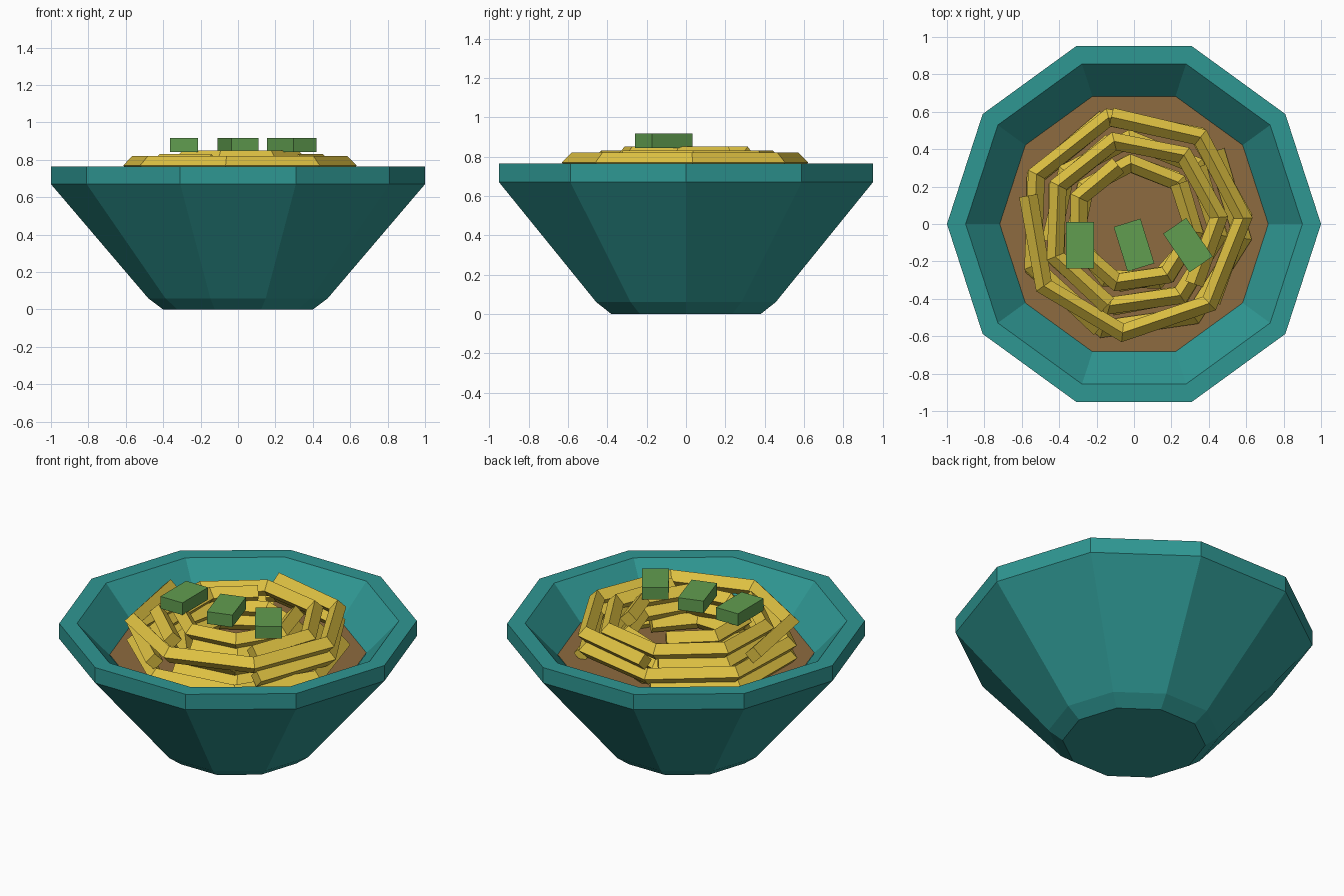
import bpy, bmesh, math
from mathutils import Matrix, Vector

if "Cube" in bpy.data.objects:
    bpy.data.objects.remove(bpy.data.objects["Cube"])


def material(name, rgb):
    m = bpy.data.materials.new(name)
    m.diffuse_color = (*rgb, 1)
    m.use_nodes = True
    m.node_tree.nodes["Principled BSDF"].inputs["Base Color"].default_value = m.diffuse_color
    return m


TEAL = material("teal_glaze", (0.028, 0.31, 0.29))
BROTH = material("brown_broth", (0.27, 0.145, 0.05))
YELLOW = material("yellow_noodle", (0.74, 0.54, 0.055))
GREEN = material("green_onion", (0.12, 0.34, 0.08))


def finish(bm, name, mat):
    bmesh.ops.recalc_face_normals(bm, faces=bm.faces)
    me = bpy.data.meshes.new(name)
    bm.to_mesh(me)
    bm.free()
    me.materials.append(mat)
    ob = bpy.data.objects.new(name, me)
    bpy.context.collection.objects.link(ob)
    return ob


def skin(bm, rings):
    """Bridge successive rings of points and cap both ends."""
    vs = [[bm.verts.new(p) for p in ring] for ring in rings]
    n = len(vs[0])
    for a, b in zip(vs, vs[1:]):
        for i in range(n):
            j = (i + 1) % n
            bm.faces.new((a[i], a[j], b[j], b[i]))
    bm.faces.new(vs[0])
    bm.faces.new(vs[-1])


def lathe(name, profile, mat, sides=10):
    bm = bmesh.new()
    step = math.tau / sides
    skin(bm, [[(r * math.cos(i * step), r * math.sin(i * step), z)
               for i in range(sides)] for r, z in profile])
    return finish(bm, name, mat)


# Ten-sided bowl with a small foot and a thick rim
lathe("bowl", [(0.40, 0), (0.48, 0.06), (1.0, 0.67), (1.0, 0.765),
               (0.90, 0.765), (0.72, 0.57), (0.42, 0.12)], TEAL)
# Broth surface
lathe("broth", [(0.68, 0.53), (0.718, 0.57)], BROTH)


# Noodles: open arcs of six straight pieces with a diamond section
def noodle(name, radius, z, start, half=0.05, pieces=6, step=49.5):
    bm = bmesh.new()
    rings = []
    for i in range(pieces + 1):
        a = math.radians(start + i * step)
        turn = {0: step / 2, pieces: -step / 2}.get(i, 0)
        b = a + math.radians(turn)          # square-cut ends
        c = Vector((radius * math.cos(a), radius * math.sin(a), z))
        out = Vector((math.cos(b), math.sin(b), 0)) * half
        up = Vector((0, 0, half))
        rings.append([c + out, c + up, c - out, c - up])
    skin(bm, rings)
    return finish(bm, name, YELLOW)


for ring, (radius, top) in enumerate([(0.585, 0.77), (0.455, 0.78), (0.325, 0.80)]):
    for layer in range(3):
        noodle(f"noodle_{ring + 1}_{layer + 1}", radius, top - 0.085 * layer,
               165 + 150 * (ring + layer))

# Chopped green onion pieces
for i in range(3):
    bm = bmesh.new()
    bmesh.ops.create_cube(bm, size=1, matrix=Matrix.Diagonal((0.15, 0.25, 0.075, 1)))
    ob = finish(bm, f"onion_piece_{i + 1}", GREEN)
    ob.location = (-0.288 + 0.288 * i, -0.113, 0.88)
    ob.rotation_euler.z = 0.3 * i
